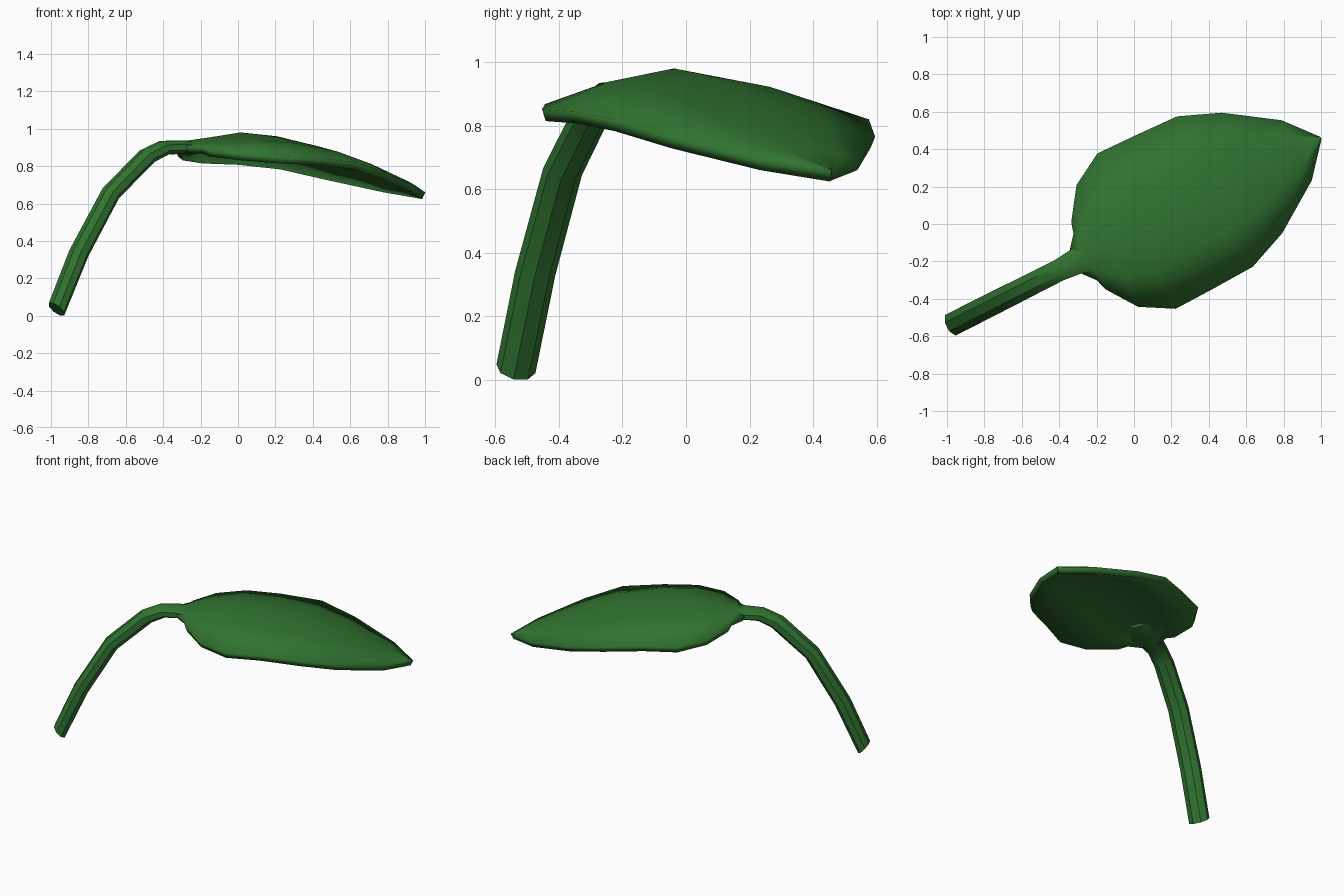
import bpy, bmesh
from math import sin, cos, pi, radians, atan

if "Cube" in bpy.data.objects:
    bpy.data.objects.remove(bpy.data.objects["Cube"], do_unlink=True)

green = bpy.data.materials.new("leaf_green")
green.use_nodes = True
colour = (0.03, 0.17, 0.03, 1)
green.diffuse_color = colour
green.node_tree.nodes["Principled BSDF"].inputs["Base Color"].default_value = colour


def loft(name, rows, closed):
    """Skin a list of point rows; closed rows form a capped tube."""
    bm = bmesh.new()
    rings = [[bm.verts.new(p) for p in row] for row in rows]
    n = len(rings[0])
    for a, b in zip(rings, rings[1:]):
        for i in range(n if closed else n - 1):
            j = (i + 1) % n
            bm.faces.new((a[i], b[i], b[j], a[j]))
    if closed:
        bm.faces.new(rings[0])
        bm.faces.new(rings[-1])
        bmesh.ops.recalc_face_normals(bm, faces=bm.faces)
    mesh = bpy.data.meshes.new(name)
    bm.to_mesh(mesh)
    bm.free()
    obj = bpy.data.objects.new(name, mesh)
    bpy.context.collection.objects.link(obj)
    mesh.materials.append(green)
    # Parts are modelled along x, then turned to the diagonal of the leaf
    obj.rotation_euler.z = atan(0.505)
    obj.location = (0.018, -0.036, 0)
    bpy.ops.object.select_all(action='DESELECT')
    obj.select_set(True)
    bpy.context.view_layer.objects.active = obj
    return obj


# Leaf blade: position along axis, half width, midrib height, edge height
blade = [
    (-.37, .07, .935, .905), (-.312, .14, .938, .90), (-.295, .20, .94, .888),
    (-.18, .365, .955, .868), (-.005, .465, .98, .852), (.21, .46, .96, .845),
    (.465, .45, .905, .82), (.687, .36, .835, .765), (.954, .18, .73, .695),
    (1.1, .006, .66, .658),
]
rows = []
for u, half, mid, edge in blade:
    rows.append([(u, -s * half, mid - (mid - edge) * abs(s) ** 1.6)
                 for s in (1, .5, 0, -.5, -1)])
leaf = loft("leaf_blade", rows, False)
solid = leaf.modifiers.new("thickness", 'SOLIDIFY')
solid.thickness = 0.04
solid.offset = -1
bpy.ops.object.shade_smooth_by_angle(angle=radians(30))

# Stem: position, height, tilt of the section, half width, half thickness
path = [
    (-1.107, .035, 45, .063, .048), (-.973, .335, 20, .063, .048),
    (-.782, .655, 36, .062, .046), (-.564, .853, 42, .06, .046),
    (-.463, .898, 68, .06, .04), (-.36, .902, 90, .072, .037),
    (-.27, .90, 90, .10, .028), (-.15, .915, 90, .06, .015),
]
SIDES = 8
rings = []
for u, z, tilt, w, t in path:
    a = radians(tilt)
    ring = []
    for k in range(SIDES):
        p = 2 * pi * (k + .5) / SIDES
        across, up = 1.06 * w * cos(p), 1.06 * t * sin(p)
        ring.append((u - up * cos(a), across, z + up * sin(a)))
    rings.append(ring)
loft("stem", rings, True)
bpy.ops.object.shade_smooth_by_angle(angle=radians(30))
